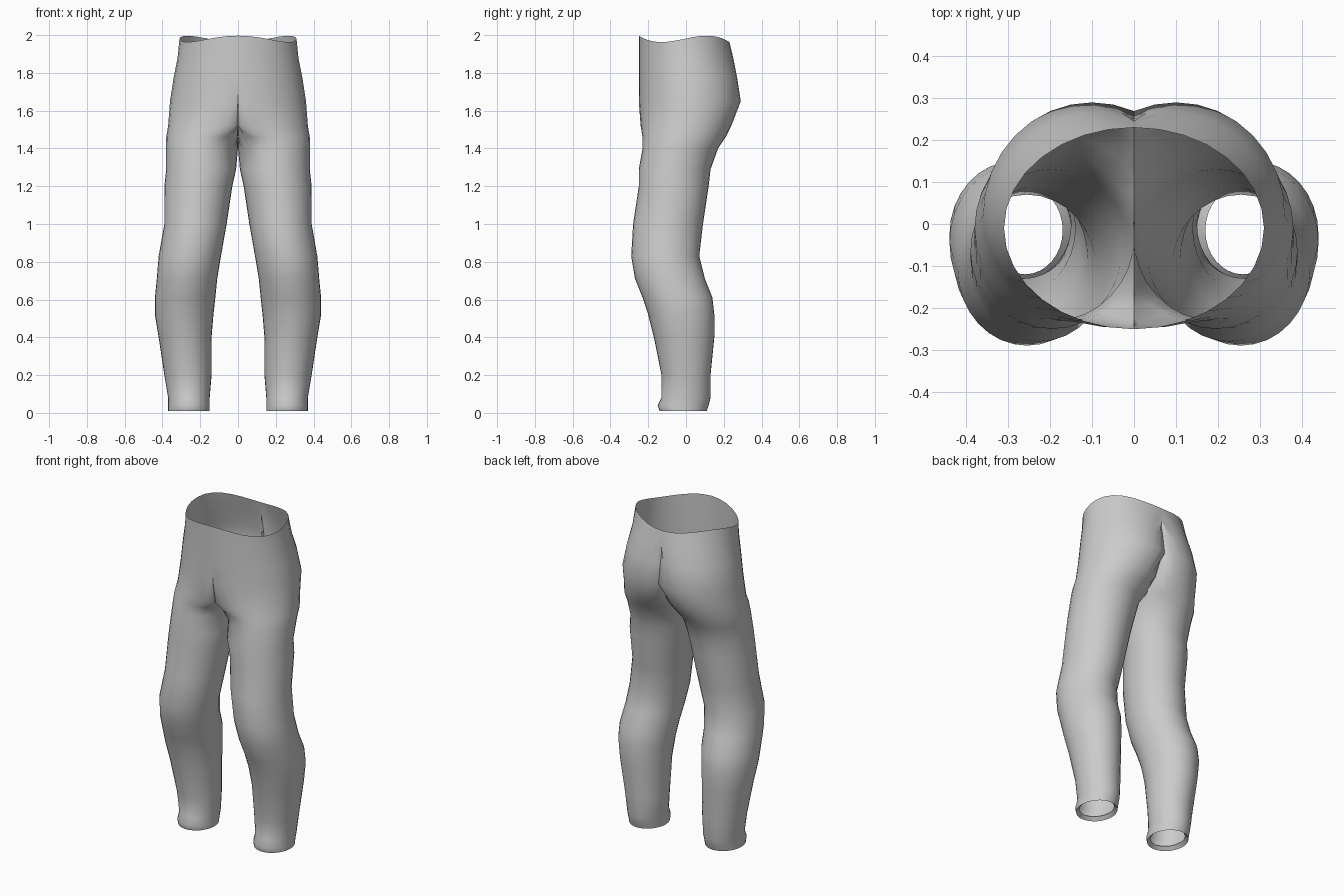
import bpy
import bmesh
from math import sin, cos, pi

if "Cube" in bpy.data.objects:
    bpy.data.objects.remove(bpy.data.objects["Cube"], do_unlink=True)

SIDES = 32

# Leg sections in hundredths: height, outer x, front y, back y, centre x
LEG = [
    (3, 35, -12, 9, 26), (1, 37, -14, 11, 26), (4, 37, -15, 12, 26),
    (8, 37, -13, 13, 26), (20, 39, -13, 13, 26.5), (40, 42, -17, 15, 28),
    (52, 44, -20, 15, 28.5), (61, 44, -23, 14, 28), (71, 43, -27, 10, 27),
    (83, 42, -29, 7, 25.5), (100, 39, -28, 9, 22.5), (120, 39, -25, 12, 21),
    (129, 38, -25, 13, 19.5),
]

# Hip sections: the same, with separate centres for the front and back halves
HIPS = [
    (140, 38, -23, 17, 19, 19), (146, 38, -23, 21, 16, 17),
    (152, 37, -24, 24, 7, 14), (165, 36, -25, 29, 1, 10),
    (178, 34, -25, 27, 0, 8), (188, 32, -25, 25, 0, 4),
    (198, 31, -25, 23, 0, 0),
]


def section(bm, z, outer, front, back, front_mid, back_mid):
    """One ring around the left leg, cut off flat at the centre plane."""
    ring = []
    for i in range(SIDES):
        a = 2 * pi * i / SIDES
        mid = back_mid if sin(a) > 0 else front_mid
        x = mid + (outer - mid) * cos(a)
        y = (front + back) / 2 + (back - front) / 2 * sin(a)
        x = x if x > 0.05 else 0
        ring.append(bm.verts.new((x / 100, y / 100, z / 100)))
    return ring


def make_trousers():
    bm = bmesh.new()
    rows = [row + row[-1:] for row in LEG] + HIPS
    rings = [section(bm, *row) for row in rows]

    # Wavy waist edge
    for i, v in enumerate(rings[-1]):
        v.co.z += 0.017 * sin(3 * 2 * pi * i / SIDES)

    # Cloth between neighbouring rings, left open on the centre plane
    for low, high in zip(rings, rings[1:]):
        for i in range(SIDES):
            j = (i + 1) % SIDES
            quad = (low[i], low[j], high[j], high[i])
            if any(v.co.x > 0 for v in quad):
                bm.faces.new(quad)
    loose = [v for v in bm.verts if not v.link_faces]
    bmesh.ops.delete(bm, geom=loose, context="VERTS")

    # Right half
    half = bm.verts[:] + bm.edges[:] + bm.faces[:]
    bmesh.ops.mirror(bm, geom=half, axis="X", merge_dist=0.0005)
    bmesh.ops.recalc_face_normals(bm, faces=bm.faces)

    mesh = bpy.data.meshes.new("trousers")
    bm.to_mesh(mesh)
    bm.free()
    obj = bpy.data.objects.new("trousers", mesh)
    bpy.context.collection.objects.link(obj)
    return obj


def make_material(name, colour):
    mat = bpy.data.materials.new(name)
    mat.use_nodes = True
    mat.diffuse_color = colour
    mat.node_tree.nodes["Principled BSDF"].inputs["Base Color"].default_value = colour
    return mat


trousers = make_trousers()
trousers.data.materials.append(make_material("light grey cloth", (0.6, 0.6, 0.6, 1)))

# Soft shading
bpy.context.view_layer.objects.active = trousers
trousers.select_set(True)
bpy.ops.object.shade_smooth_by_angle(angle=pi / 3)
